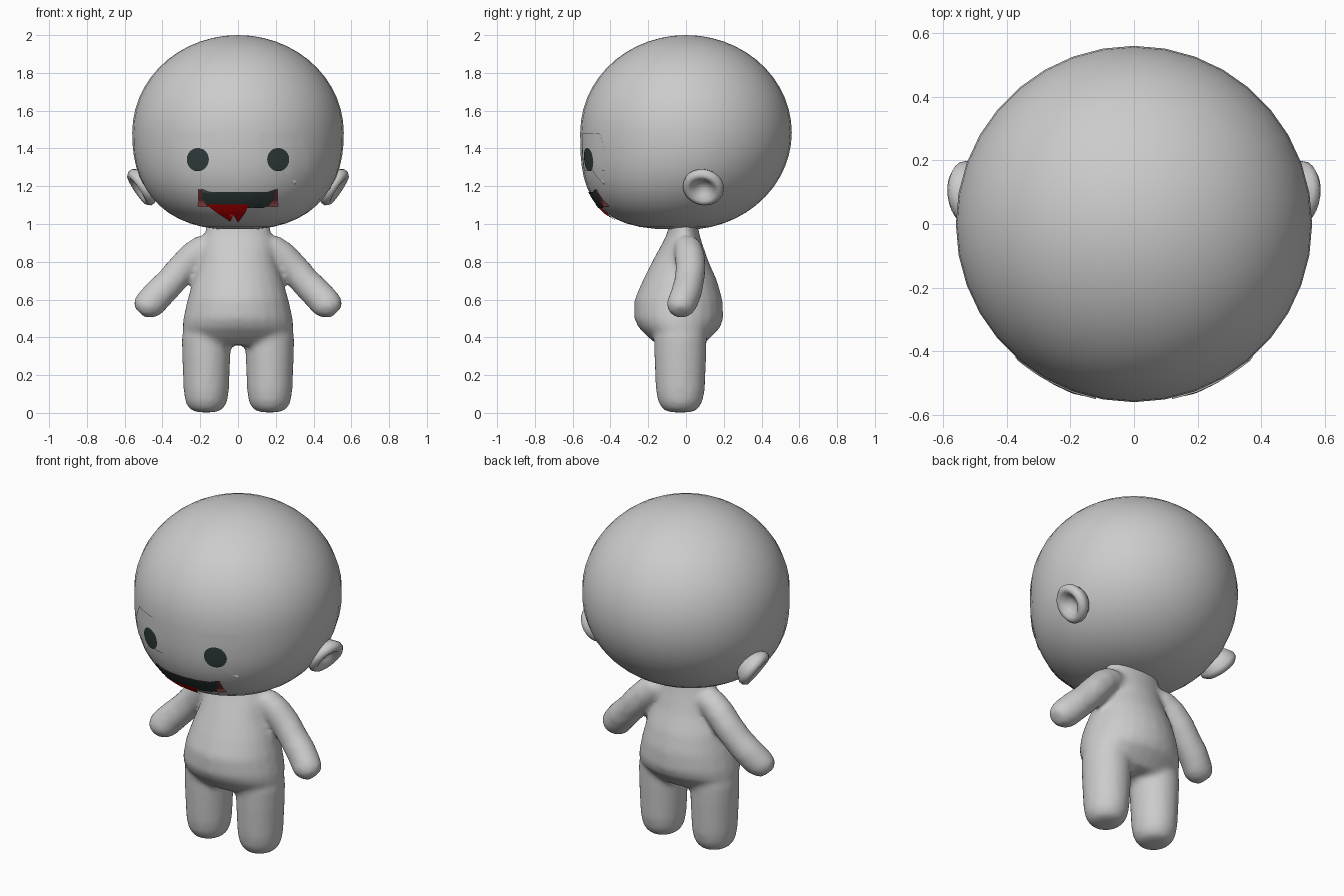
import bpy, bmesh, math
from mathutils import Vector
from mathutils.bvhtree import BVHTree

if "Cube" in bpy.data.objects:
    bpy.data.objects.remove(bpy.data.objects["Cube"])


def material(name, rgb):
    m = bpy.data.materials.new(name)
    m.diffuse_color = (*rgb, 1)
    m.use_nodes = True
    m.node_tree.nodes["Principled BSDF"].inputs["Base Color"].default_value = m.diffuse_color
    return m


GREY = material("light grey", (0.6, 0.6, 0.6))
DARK = material("dark slate", (0.03, 0.045, 0.045))
RED = material("bright red", (0.6, 0.0, 0.0))
MAROON = material("dull maroon", (0.17, 0.035, 0.035))


def finish(bm, name, mat, smooth=True):
    me = bpy.data.meshes.new(name)
    bm.to_mesh(me)
    ob = bpy.data.objects.new(name, me)
    bpy.context.collection.objects.link(ob)
    me.materials.append(mat)
    for p in me.polygons:
        p.use_smooth = smooth
    return ob


def loft(bm, rings, segs=24):
    """Closed skin over rings given as (centre, u axis, v axis)."""
    loops, new = [], []
    for c, u, v in rings:
        loop = []
        for i in range(segs):
            a = 2 * math.pi * i / segs
            loop.append(bm.verts.new(Vector(c) + Vector(u) * math.cos(a) + Vector(v) * math.sin(a)))
        loops.append(loop)
    for l0, l1 in zip(loops, loops[1:]):
        for i in range(segs):
            j = (i + 1) % segs
            new.append(bm.faces.new((l0[i], l0[j], l1[j], l1[i])))
    new.append(bm.faces.new(loops[0][::-1]))
    new.append(bm.faces.new(loops[-1]))
    bmesh.ops.recalc_face_normals(bm, faces=new)


# Head: round on top, fuller at the chin than at the nape
head_bm = bmesh.new()
bmesh.ops.create_uvsphere(head_bm, u_segments=36, v_segments=26, radius=1)
for v in head_bm.verts:
    flat = math.hypot(v.co.x, v.co.y)
    if flat < 1e-4:
        v.co = (0, 0, 1.485 + 0.515 * v.co.z)
        continue
    c, s, k = v.co.x / flat, v.co.y / flat, min(abs(v.co.z), 1)
    p = 2.35 - 0.5 * s + 0.15 * s * s if v.co.z < 0 else 2.0
    r = 0.56 * (1 - k ** p) ** (1 / p)
    v.co = (c * r, s * r, 1.485 + 0.515 * v.co.z)
head_bm.normal_update()
skin = BVHTree.FromBMesh(head_bm)
finish(head_bm, "head", GREY)

# Body: torso, legs and arms blended into one skin
body = bmesh.new()
torso = [  # z, half width, front y, back y
    (1.01, 0.17, -0.09, 0.06), (0.95, 0.175, -0.10, 0.07), (0.90, 0.185, -0.125, 0.085),
    (0.80, 0.20, -0.18, 0.12), (0.70, 0.238, -0.23, 0.165), (0.60, 0.268, -0.273, 0.193),
    (0.50, 0.29, -0.275, 0.198), (0.45, 0.295, -0.25, 0.18), (0.40, 0.28, -0.20, 0.13),
    (0.36, 0.22, -0.15, 0.09)]
loft(body, [((0, (f + b) / 2, z), (w, 0, 0), (0, (b - f) / 2, 0)) for z, w, f, b in torso])

leg = [(0.003, 0.05, 0.06), (0.02, 0.09, 0.095), (0.06, 0.112, 0.118), (0.12, 0.12, 0.13),
       (0.30, 0.128, 0.138), (0.40, 0.13, 0.14), (0.50, 0.11, 0.13)]
arm = [(0.10, 0.0, 0.90, 0.06), (0.17, 0.01, 0.88, 0.075), (0.235, 0.02, 0.83, 0.08),
       (0.30, 0.025, 0.76, 0.08), (0.36, 0.015, 0.69, 0.08), (0.42, 0.0, 0.63, 0.083),
       (0.465, -0.02, 0.58, 0.083), (0.50, -0.025, 0.553, 0.07), (0.523, -0.025, 0.533, 0.04)]
for side in (-1, 1):
    loft(body, [((side * 0.168, -0.03, z), (rx, 0, 0), (0, ry, 0)) for z, rx, ry in leg])
    loft(body, [((side * x, y, z), (side * r * 0.7, 0, r * 0.72), (0, r, 0)) for x, y, z, r in arm])
body_ob = finish(body, "body", GREY)
remesh = body_ob.modifiers.new("blend", 'REMESH')
remesh.mode = 'VOXEL'
remesh.voxel_size = 0.016
remesh.use_smooth_shade = True
relax = body_ob.modifiers.new("relax", 'SMOOTH')
relax.factor = 0.5
relax.iterations = 8

# Ears: dished discs tilted outward, down and a little forward
ear = [(0.045, -0.08), (0.085, -0.045), (0.108, -0.01), (0.108, 0.012), (0.092, 0.03),
       (0.07, 0.027), (0.048, 0.005), (0.025, -0.012), (0.004, -0.016)]
for side, label in ((-1, "left"), (1, "right")):
    bm = bmesh.new()
    n = Vector((side * 0.82, -0.15, -0.55)).normalized()
    u = n.cross(Vector((0, 1, 0))).normalized()
    w = n.cross(u)
    loft(bm, [(Vector((side * 0.51, 0.092, 1.195)) + n * h, u * r, w * r) for r, h in ear])
    finish(bm, label + "_ear", GREY)


def decal(name, pts, mat, lift):
    """Thin plate cut from an outline in x, z and laid on the head."""
    bm = bmesh.new()
    bm.faces.new([bm.verts.new((x, 0, z)) for x, z in pts])
    for axis, start in ((0, -0.4), (2, 0.99)):
        for i in range(24):
            co, no = Vector((0, 0, 0)), Vector((0, 0, 0))
            co[axis], no[axis] = start + i * 0.035, 1
            bmesh.ops.bisect_plane(bm, geom=bm.verts[:] + bm.edges[:] + bm.faces[:],
                                   plane_co=co, plane_no=no)
    bmesh.ops.triangulate(bm, faces=bm.faces[:])
    for v in bm.verts:
        hit, normal, _, _ = skin.ray_cast(Vector((v.co.x, -2, v.co.z)), Vector((0, 1, 0)))
        if hit:
            v.co = hit + normal * lift
    bm.normal_update()
    flip = [f for f in bm.faces if f.normal.y > 0]
    bmesh.ops.reverse_faces(bm, faces=flip)
    finish(bm, name, mat)


# Eyes: stepped surround plates with round pupils
plate = [(0.118, 1.478), (0.325, 1.478), (0.37, 1.39), (0.367, 1.285), (0.318, 1.282),
         (0.30, 1.21), (0.235, 1.285), (0.118, 1.285)]
pupil = [(0.21 + 0.058 * math.cos(i * math.pi / 12), 1.342 + 0.061 * math.sin(i * math.pi / 12))
         for i in range(24)]
for side, label in ((-1, "left"), (1, "right")):
    decal(label + "_eye_plate", [(side * x, z) for x, z in plate], GREY, 0.005)
    decal(label + "_pupil", [(side * x, z) for x, z in pupil], DARK, 0.008)

# Mouth: maroon corners, dark opening, red lip with drips
decal("mouth_corners", [(-0.21, 1.188), (-0.155, 1.172), (0.155, 1.172), (0.21, 1.188),
                        (0.21, 1.095), (-0.21, 1.095)], MAROON, 0.004)
decal("mouth_opening", [(-0.19, 1.188), (-0.155, 1.173), (0.155, 1.173), (0.20, 1.188),
                        (0.19, 1.14), (0.165, 1.105), (0.13, 1.088), (-0.13, 1.088),
                        (-0.165, 1.105), (-0.188, 1.14)], DARK, 0.006)
decal("mouth_lip", [(-0.165, 1.108), (0.055, 1.108), (0.04, 1.07), (-0.115, 1.07)], RED, 0.009)
decal("lip_drips", [(-0.115, 1.07), (0.04, 1.07), (0.0, 1.015), (-0.025, 1.06),
                    (-0.04, 1.02)], RED, 0.009)
